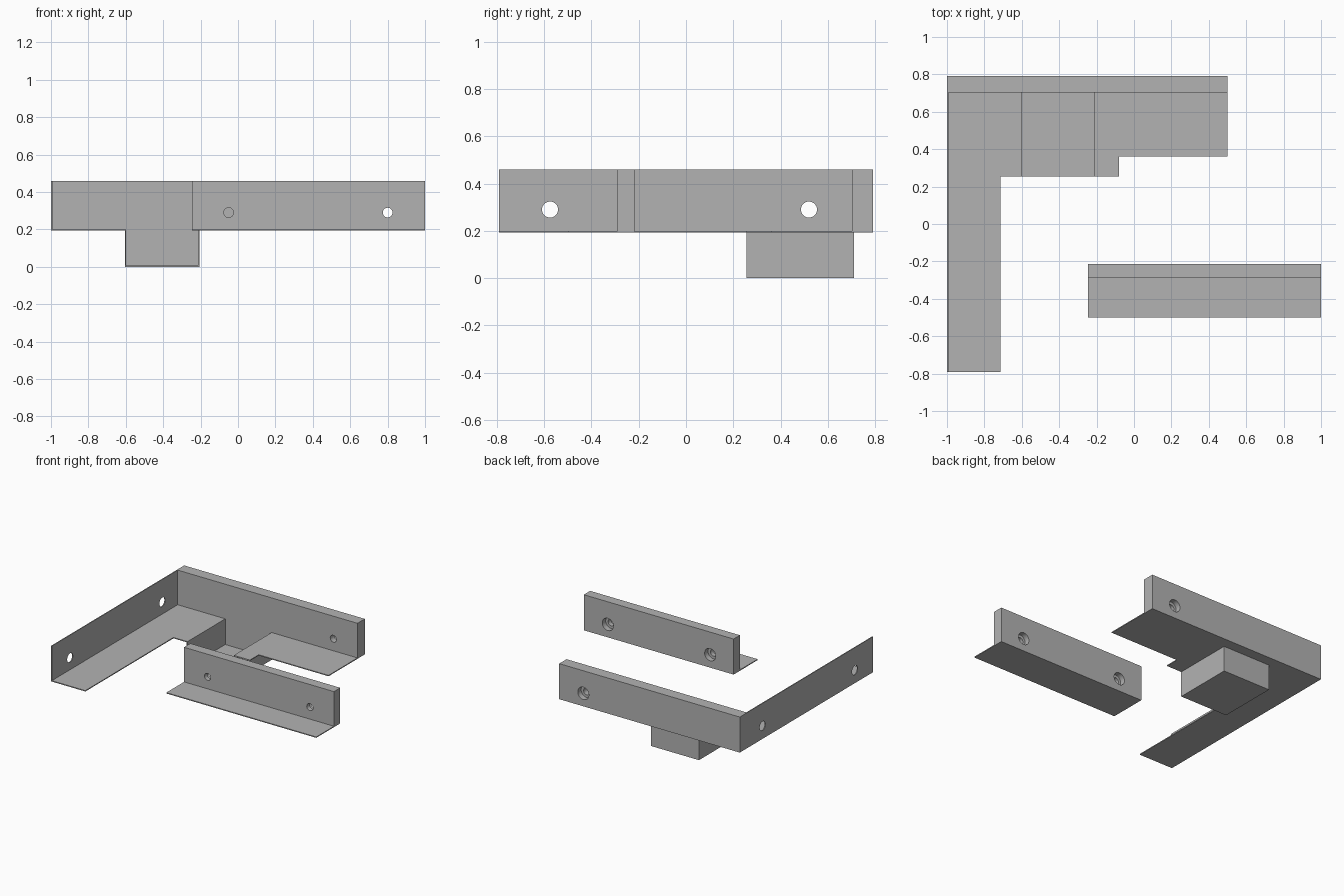
import bpy, bmesh
from math import pi
from mathutils import Vector, Matrix

cube = bpy.data.objects.get("Cube")
if cube:
    bpy.data.objects.remove(cube)

grey = bpy.data.materials.new("plain grey")
grey.use_nodes = True
GREY = (0.45, 0.45, 0.45, 1)
grey.diffuse_color = GREY
grey.node_tree.nodes["Principled BSDF"].inputs["Base Color"].default_value = GREY

FLOOR, DECK, TOP = 0.193, 0.2, 0.46   # plate underside, plate top, wall top
T = 0.007                             # sheet thickness
HOLE_Z = 0.29


def finish(name, bm):
    bmesh.ops.recalc_face_normals(bm, faces=bm.faces)
    mesh = bpy.data.meshes.new(name)
    bm.to_mesh(mesh)
    bm.free()
    mesh.materials.append(grey)
    obj = bpy.data.objects.new(name, mesh)
    bpy.context.collection.objects.link(obj)
    return obj


def prism(name, points, direction):
    """Extrude a flat outline along a direction."""
    bm = bmesh.new()
    face = bm.faces.new([bm.verts.new(p) for p in points])
    new = bmesh.ops.extrude_face_region(bm, geom=[face], use_keep_orig=True)["geom"]
    verts = [v for v in new if isinstance(v, bmesh.types.BMVert)]
    bmesh.ops.translate(bm, verts=verts, vec=Vector(direction))
    return finish(name, bm)


def box(name, x0, x1, y0, y1, z0, z1):
    outline = [(x0, y0, z0), (x1, y0, z0), (x1, y1, z0), (x0, y1, z0)]
    return prism(name, outline, (0, 0, z1 - z0))


def drill(obj, centre, axis, radius, depth):
    """Cut one round hole, centred on a point, along x or y."""
    bm = bmesh.new()
    turn = Matrix.Rotation(pi / 2, 4, "Y" if axis == "x" else "X")
    bmesh.ops.create_cone(bm, cap_ends=True, segments=32, radius1=radius,
                          radius2=radius, depth=depth,
                          matrix=Matrix.Translation(centre) @ turn)
    cutter = finish("hole_cutter", bm)
    cutter.hide_render = True
    mod = obj.modifiers.new("hole", "BOOLEAN")
    mod.operation, mod.solver, mod.object = "DIFFERENCE", "EXACT", cutter
    bpy.context.view_layer.objects.active = obj
    bpy.ops.object.modifier_apply(modifier=mod.name)
    bpy.data.objects.remove(cutter)


def screw_hole(obj, x, back):
    """Through hole with a wider recess on the rear face."""
    drill(obj, (x, back, HOLE_Z), "y", 0.026, 0.4)
    drill(obj, (x, back, HOLE_Z), "y", 0.046, 0.08)


# Corner bracket: floor plate notched around the pocket
px0, px1, pfront, pback = -0.598, -0.213, 0.255, 0.703
outline = [(-1, -0.79), (-0.715, -0.79), (-0.715, pfront), (px0, pfront),
           (px0, pback), (px1, pback), (px1, pfront), (-0.08, pfront),
           (-0.08, 0.36), (0.5, 0.36), (0.5, 0.79), (-1, 0.79)]
prism("floor_plate", [(x, y, FLOOR) for x, y in outline], (0, 0, DECK - FLOOR))

# Corner bracket: thick back wall and thin side wall
back_wall = box("back_wall", -1 + T, 0.5, pback, 0.79, DECK, TOP)
screw_hole(back_wall, 0.3, 0.79)
side_wall = box("side_wall", -1, -1 + T, -0.79, 0.79, DECK, TOP)
for y in (-0.575, 0.52):
    drill(side_wall, (-1, y, HOLE_Z), "x", 0.034, 0.1)

# Hanging pocket, open at the top and front
box("pocket_bottom", px0 - T, px1 + T, pfront, pback + T, 0, T)
box("pocket_back", px0 - T, px1 + T, pback, pback + T, T, FLOOR)
box("pocket_right_side", px0 - T, px0, pfront, pback, T, FLOOR)
box("pocket_left_side", px1, px1 + T, pfront, pback, T, FLOOR)

# Separate front rail with an L-shaped section
section = [(-0.5, FLOOR), (-0.215, FLOOR), (-0.215, TOP),
           (-0.29, TOP), (-0.29, DECK), (-0.5, DECK)]
front_rail = prism("front_rail", [(-0.245, y, z) for y, z in section], (1.245, 0, 0))
for x in (-0.05, 0.8):
    screw_hole(front_rail, x, -0.215)
